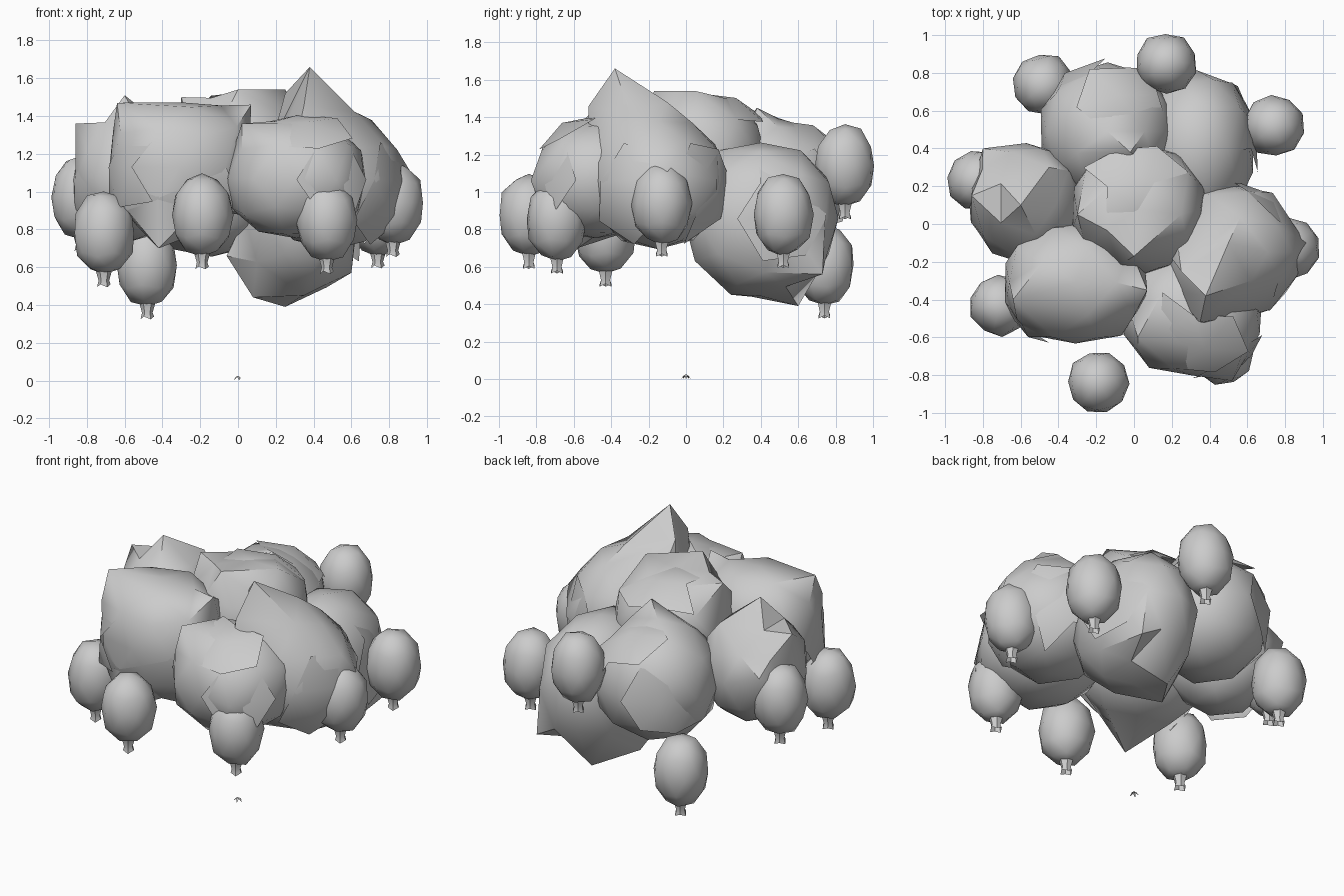
import bpy, bmesh, math, random
from mathutils import Vector, Matrix

if "Cube" in bpy.data.objects:
    bpy.data.objects.remove(bpy.data.objects["Cube"])

random.seed(4)


def finish(bm, name, angle=35):
    me = bpy.data.meshes.new(name)
    bm.to_mesh(me)
    bm.free()
    ob = bpy.data.objects.new(name, me)
    bpy.context.collection.objects.link(ob)
    bpy.ops.object.select_all(action='DESELECT')
    ob.select_set(True)
    bpy.context.view_layer.objects.active = ob
    bpy.ops.object.shade_smooth_by_angle(angle=math.radians(angle))
    return ob


def boxy(v, p):
    # push a unit direction out to a slightly squared sphere
    return v / sum(abs(c) ** p for c in v) ** (1 / p)


def clump(name, centre, radii, spikes=(), panels=(), p=2.25):
    c, r = Vector(centre), Vector(radii)
    place = lambda v: c + Vector(a * b for a, b in zip(v, r))
    bm = bmesh.new()
    bmesh.ops.create_icosphere(bm, subdivisions=2, radius=1)
    for v in bm.verts:
        v.co = place(boxy(v.co.normalized(), p) * random.uniform(0.97, 1.02))
    # pointed leaf tips pulled out of the clump
    free = list(bm.verts)
    for s in spikes:
        s = Vector(s)
        v = min(free, key=lambda v: (v.co - s).length)
        v.co = s
        free.remove(v)
    # loose leaf panels: shell patches tilted off the surface
    for d in panels:
        d = Vector(d).normalized()
        pb = bmesh.new()
        bmesh.ops.create_icosphere(pb, subdivisions=2, radius=1)
        bmesh.ops.delete(pb, geom=[f for f in pb.faces if f.calc_center_median().normalized().dot(d) < 0.78],
                         context='FACES')
        axis = d.cross(Vector((random.uniform(-1, 1), random.uniform(-1, 1), 1))).normalized()
        hinge = Matrix.Rotation(0.12, 3, axis)
        made = {}
        for v in pb.verts:
            made[v] = bm.verts.new(place(d + hinge @ (boxy(v.co, p) * 1.02 - d)))
        for f in pb.faces:
            bm.faces.new([made[v] for v in f.verts])
        pb.free()
    return finish(bm, name, 40)


def star(bm, r, h):
    # five small pointed sepals meeting in a raised middle
    top = bm.verts.new((0, 0, h))
    for i in range(5):
        a = math.tau * i / 5
        left, tip, right = [bm.verts.new((k * r * math.cos(a + t), k * r * math.sin(a + t), z))
                            for t, k, z in ((-0.6, 0.5, h * 0.7), (0, 1, 0), (0.6, 0.5, h * 0.7))]
        bm.faces.new((top, left, tip))
        bm.faces.new((top, tip, right))


def fruit(name, centre, radii=(0.16, 0.16, 0.22)):
    c, r = Vector(centre), Vector(radii)
    bm = bmesh.new()
    bmesh.ops.create_icosphere(bm, subdivisions=2, radius=1)
    turn = Matrix.Rotation(random.uniform(0, 0.7), 3, 'Z')
    for v in bm.verts:
        d = turn @ boxy(v.co.normalized(), 2.2) * random.uniform(0.97, 1.03)
        v.co = c + Vector(a * b for a, b in zip(d, r))
    # crown tube with ragged tips at the bottom
    rings = []
    for z, rad in ((0.01, 0.042), (-0.04, 0.028), (-0.06, 0.036)):
        ring = []
        for i in range(6):
            a = math.tau * i / 6
            drop = -0.015 * (i % 2) if z < -0.05 else 0
            ring.append(bm.verts.new(c + Vector((rad * math.cos(a), rad * math.sin(a), z + drop - r.z * 0.96))))
        rings.append(ring)
    for lo, hi in zip(rings, rings[1:]):
        for i in range(6):
            j = (i + 1) % 6
            bm.faces.new((lo[i], hi[i], hi[j], lo[j]))
    return finish(bm, name, 40)


# foliage clumps
clump("crown_foliage", (0.02, 0.08, 1.2), (0.36, 0.35, 0.33),
      [(0, -0.17, 1.54), (0.25, 0.05, 1.54), (-0.3, 0.05, 1.5)], [(0, 0.3, 1)])
clump("front_left_foliage", (-0.31, -0.31, 1.13), (0.38, 0.32, 0.35),
      [(-0.64, -0.4, 1.47), (0.07, -0.35, 1.46), (-0.42, -0.58, 0.7)],
      [(-1, -0.6, -0.1), (0, -1, -0.5)], 2.7)
clump("front_right_foliage", (0.31, -0.48, 1.07), (0.37, 0.33, 0.32),
      [(0.52, -0.83, 1.06), (0.02, -0.6, 1.36)], [(0.7, -1, 0), (0, -0.5, 1)], 2.5)
clump("right_foliage", (0.5, -0.15, 1.06), (0.38, 0.37, 0.36),
      [(0.38, -0.38, 1.66), (0.91, -0.1, 1.11), (0.35, -0.52, 1.46), (0.62, -0.3, 1.42), (0.25, -0.25, 1.52),
       (0.5, -0.1, 1.48), (0.75, 0, 1.27), (0.78, -0.3, 1.24)], [(1, -0.4, -0.2), (0.5, 1, -0.2)])
clump("left_foliage", (-0.57, 0.11, 1.07), (0.3, 0.32, 0.33),
      [(-0.6, 0.1, 1.51), (-0.86, 0.15, 1.36), (-0.8, 0.4, 1.15), (-0.45, 0.3, 1.38)], [(-1, -0.5, -0.3)])
clump("back_foliage", (-0.14, 0.49, 1.02), (0.36, 0.36, 0.37),
      [(-0.02, 0.38, 1.45)], [(-0.6, 0.7, 0), (0.3, 0.5, 0.9)])
clump("back_right_foliage", (0.33, 0.4, 0.86), (0.31, 0.41, 0.41),
      [(0.25, 0.6, 0.39), (0.08, 0.35, 0.44), (0.6, 0.42, 0.57), (0.35, 0.24, 0.45), (0.55, 0.73, 0.56),
       (-0.06, 0.3, 0.66)], [(0.7, 0.3, 0.2)])

# hanging fruit
for i, pos in enumerate([(-0.19, -0.84, 0.875), (-0.71, -0.43, 0.78), (0.82, -0.13, 0.94), (0.74, 0.52, 0.88),
                         (0.17, 0.85, 1.14), (-0.48, 0.74, 0.61), (-0.83, 0.23, 0.97), (0.47, -0.69, 0.85)]):
    fruit(f"fruit_{i + 1}", pos)

# small fallen sepal star on the ground
bm = bmesh.new()
star(bm, 0.028, 0.025)
finish(bm, "ground_sepals")
